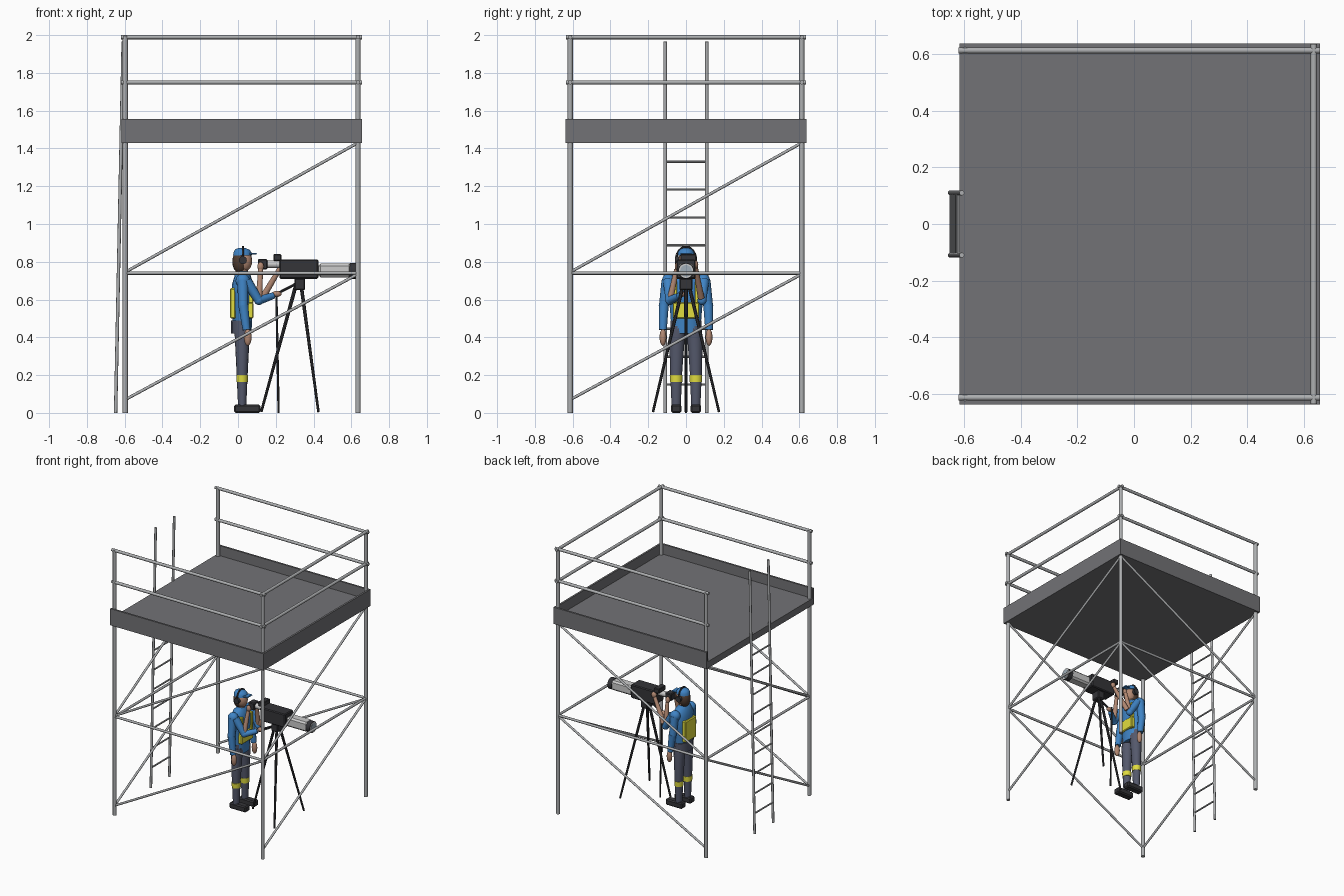
import bpy, bmesh, math
from mathutils import Vector, Matrix

if "Cube" in bpy.data.objects:
    bpy.data.objects.remove(bpy.data.objects["Cube"])

def mat(name, r, g, b):
    m = bpy.data.materials.new(name)
    m.diffuse_color = (r, g, b, 1)
    m.use_nodes = True
    m.node_tree.nodes["Principled BSDF"].inputs["Base Color"].default_value = m.diffuse_color
    return m

STEEL = mat("steel", .42, .43, .44)
DECK = mat("deck_grey", .17, .17, .18)
BLACK = mat("black", .035, .035, .04)
BLUE = mat("jacket_blue", .05, .23, .56)
NAVY = mat("trouser_navy", .09, .1, .15)
YELLOW = mat("hi_vis_yellow", .75, .72, .05)
SKIN = mat("skin", .45, .25, .17)
HAIR = mat("hair_brown", .08, .045, .03)
PALE = mat("lens_pale", .6, .6, .58)
GLASS = mat("glass", .35, .42, .48)

def finish(name, bm, m, smooth=True):
    me = bpy.data.meshes.new(name)
    bmesh.ops.recalc_face_normals(bm, faces=bm.faces[:])
    bm.to_mesh(me)
    bm.free()
    me.materials.append(m)
    ob = bpy.data.objects.new(name, me)
    bpy.context.collection.objects.link(ob)
    if smooth:
        bpy.context.view_layer.objects.active = ob
        ob.select_set(True)
        bpy.ops.object.shade_smooth_by_angle(angle=math.radians(40))
        ob.select_set(False)
    return ob

def rod(name, a, b, r, m=STEEL, r2=None, n=12):
    a, b = Vector(a), Vector(b)
    d = b - a
    M = Matrix.Translation((a + b) / 2) @ d.to_track_quat('Z', 'Y').to_matrix().to_4x4()
    bm = bmesh.new()
    bmesh.ops.create_cone(bm, cap_ends=True, segments=n, radius1=r,
                          radius2=r if r2 is None else r2, depth=d.length, matrix=M)
    return finish(name, bm, m)

def box(name, lo, hi, m, bevel=0):
    lo, hi = Vector(lo), Vector(hi)
    bm = bmesh.new()
    bmesh.ops.create_cube(bm, size=1, matrix=Matrix.Translation((lo + hi) / 2)
                          @ Matrix.Diagonal((*(hi - lo), 1)))
    if bevel:
        bmesh.ops.bevel(bm, geom=bm.edges[:], offset=bevel, segments=1, affect='EDGES')
    return finish(name, bm, m, False)

def ball(name, c, s, m):
    bm = bmesh.new()
    bmesh.ops.create_uvsphere(bm, u_segments=16, v_segments=10, radius=1,
                              matrix=Matrix.Translation(c) @ Matrix.Diagonal((*s, 1)))
    return finish(name, bm, m)

def loft(name, rings, m, n=14):
    """Stack of ellipses given as (x, y, z, rx, ry)."""
    bm = bmesh.new()
    loops = [[bm.verts.new((x + rx * math.cos(2 * math.pi * i / n),
                            y + ry * math.sin(2 * math.pi * i / n), z)) for i in range(n)]
             for x, y, z, rx, ry in rings]
    for p, q in zip(loops, loops[1:]):
        for i in range(n):
            bm.faces.new((p[i], p[(i + 1) % n], q[(i + 1) % n], q[i]))
    bm.faces.new(loops[0])
    bm.faces.new(loops[-1])
    return finish(name, bm, m)

# Tower posts
XL, XR, Y = -.597, .635, .613
for x in (XL, XR):
    for y in (-Y, Y):
        rod("tower_post", (x, y, 0), (x, y, 1.995), .0135)

# Braces: one mid ledger and two diagonals on each side
sides = [((XL, -Y), (XR, -Y)), ((XL, Y), (XR, Y)), ((XL, -Y), (XL, Y)), ((XR, -Y), (XR, Y))]
for (ax, ay), (bx, by) in sides:
    rod("mid_ledger", (ax, ay, .74), (bx, by, .74), .009)
    rod("lower_brace", (ax, ay, .07), (bx, by, .735), .008)
    rod("upper_brace", (ax, ay, .745), (bx, by, 1.43), .008)

# Platform with toe boards on three sides
box("platform_deck", (-.617, -.637, 1.43), (.657, .637, 1.48), DECK)
for s in (-1, 1):
    y0, y1 = sorted((s * .637, s * .623))
    box("side_toe_board", (-.617, y0, 1.48), (.657, y1, 1.555), DECK)
box("end_toe_board", (.643, -.623, 1.48), (.657, .623, 1.555), DECK)

# Guard rails on the same three sides
for z in (1.75, 1.989):
    for y in (-Y, Y):
        rod("side_guard_rail", (XL - .022, y, z), (XR + .022, y, z), .011)
    rod("end_guard_rail", (XR, -Y - .022, z), (XR, Y + .022, z), .011)

# Leaning ladder
def ladder_x(z):
    return -.648 + .04 * z / 1.965
for y in (-.11, .11):
    rod("ladder_stile", (ladder_x(0), y, 0), (ladder_x(1.965), y, 1.965), .009)
for i in range(9):
    z = .15 + .1475 * i
    rod("ladder_rung", (ladder_x(z), -.11, z), (ladder_x(z), .11, z), .006, n=8)

# Operator: legs, boots, hanging arms
for s in (-1, 1):
    loft("trouser_leg", [(.022, s * .052, .04, .022, .025), (.022, s * .052, .22, .03, .033),
                         (.022, s * .048, .38, .038, .041), (.022, s * .042, .46, .042, .042)], NAVY)
    loft("leg_band", [(.022, s * .052, .163, .0305, .033), (.022, s * .052, .2, .031, .035)], YELLOW)
    box("boot", (-.02, s * .052 - .027, 0), (.118, s * .052 + .027, .045), BLACK, .008)
    ball("shoulder", (.025, s * .093, .7), (.038, .034, .037), BLUE)
    rod("hanging_upper_arm", (.025, s * .1, .7), (.028, s * .118, .56), .03, BLUE, .026)
    rod("hanging_forearm", (.028, s * .118, .57), (.045, s * .122, .44), .027, BLUE, .021)
    ball("hanging_hand", (.052, s * .122, .4), (.02, .018, .045), SKIN)

# Torso and hi-vis panels
loft("jacket", [(.022, 0, .42, .05, .08), (.022, 0, .5, .052, .083), (.022, 0, .6, .056, .092),
                (.024, 0, .68, .056, .1), (.025, 0, .73, .042, .075), (.027, 0, .75, .025, .035)], BLUE)
loft("belt", [(.018, 0, .42, .054, .084), (.018, 0, .49, .055, .085)], NAVY)
box("back_panel", (-.042, -.065, .5), (-.012, .065, .66), YELLOW, .006)
box("chest_band", (.05, -.07, .5), (.081, .07, .585), YELLOW, .005)
for s in (-1, 1):
    box("chest_strap", (.055, s * .058 - .011, .58), (.081, s * .058 + .011, .7), YELLOW, .004)

# Head, hair, cap, headset
rod("neck", (.027, 0, .73), (.03, 0, .79), .025, SKIN)
ball("head", (.032, 0, .805), (.043, .038, .058), SKIN)
ball("hair_back", (.012, 0, .8), (.042, .042, .062), HAIR)
loft("cap", [(.024, 0, .832, .05, .045), (.024, 0, .85, .048, .043), (.022, 0, .865, .038, .034),
             (.02, 0, .874, .015, .014)], BLUE)
box("cap_visor", (.06, -.03, .838), (.1, .03, .847), BLUE, .003)
for s in (-1, 1):
    rod("ear_cup", (.026, s * .038, .808), (.026, s * .058, .808), .021, BLACK)
arc = [(.026, .052 * math.cos(t), .815 + .064 * math.sin(t)) for t in
       [math.pi * i / 8 for i in range(9)]]
for a, b in zip(arc, arc[1:]):
    rod("headset_band", a, b, .006, BLACK, n=8)

# Working arms reaching for the camera
for s in (-1, 1):
    rod("raised_upper_arm", (.045, s * .095, .7), (.11, s * .085, .595), .028, BLUE, .023)
    ball("raised_elbow", (.11, s * .085, .595), (.024, .024, .024), BLUE)
    rod("raised_forearm", (.11, s * .085, .595), (.12, s * .05, .76), .018, SKIN, .013)
    ball("raised_hand", (.12, s * .045, .775), (.017, .014, .024), SKIN)
rod("steering_sleeve", (.11, -.085, .595), (.185, -.035, .62), .023, BLUE, .018)
ball("steering_hand", (.205, -.02, .63), (.026, .017, .016), SKIN)
rod("focus_forearm", (.13, .08, .61), (.225, .05, .77), .018, SKIN, .013)
ball("focus_hand", (.232, .05, .785), (.02, .015, .022), SKIN)

# Camera
box("camera_body", (.22, -.05, .71), (.425, .05, .812), BLACK, .006)
box("lens_housing", (.425, -.038, .718), (.6, .038, .79), PALE, .012)
rod("lens_hood", (.59, 0, .752), (.625, 0, .752), .042, BLACK, n=20)
rod("lens_rim", (.62, 0, .752), (.628, 0, .752), .038, PALE, n=20)
rod("lens_glass", (.622, 0, .752), (.63, 0, .752), .031, GLASS, n=20)
box("eyepiece", (.105, -.03, .76), (.155, .03, .815), BLACK, .005)
rod("eyepiece_tube", (.15, 0, .787), (.225, 0, .787), .02, PALE)
box("viewfinder", (.188, -.03, .805), (.23, .055, .84), BLACK, .004)

# Tripod, pan bar and support pole
box("tripod_head", (.298, -.035, .65), (.355, .035, .712), BLACK, .006)
for k in range(3):
    t = math.pi + k * 2 * math.pi / 3
    c, s = math.cos(t), math.sin(t)
    rod("tripod_leg", (.325 + .02 * c, .02 * s, .67), (.325 + .202 * c, .202 * s, .005), .01, BLACK, .007, 8)
rod("pan_bar", (.31, -.02, .685), (.195, -.02, .625), .007, BLACK, n=8)
rod("support_pole", (.203, 0, .64), (.215, 0, 0), .006, BLACK, n=8)
